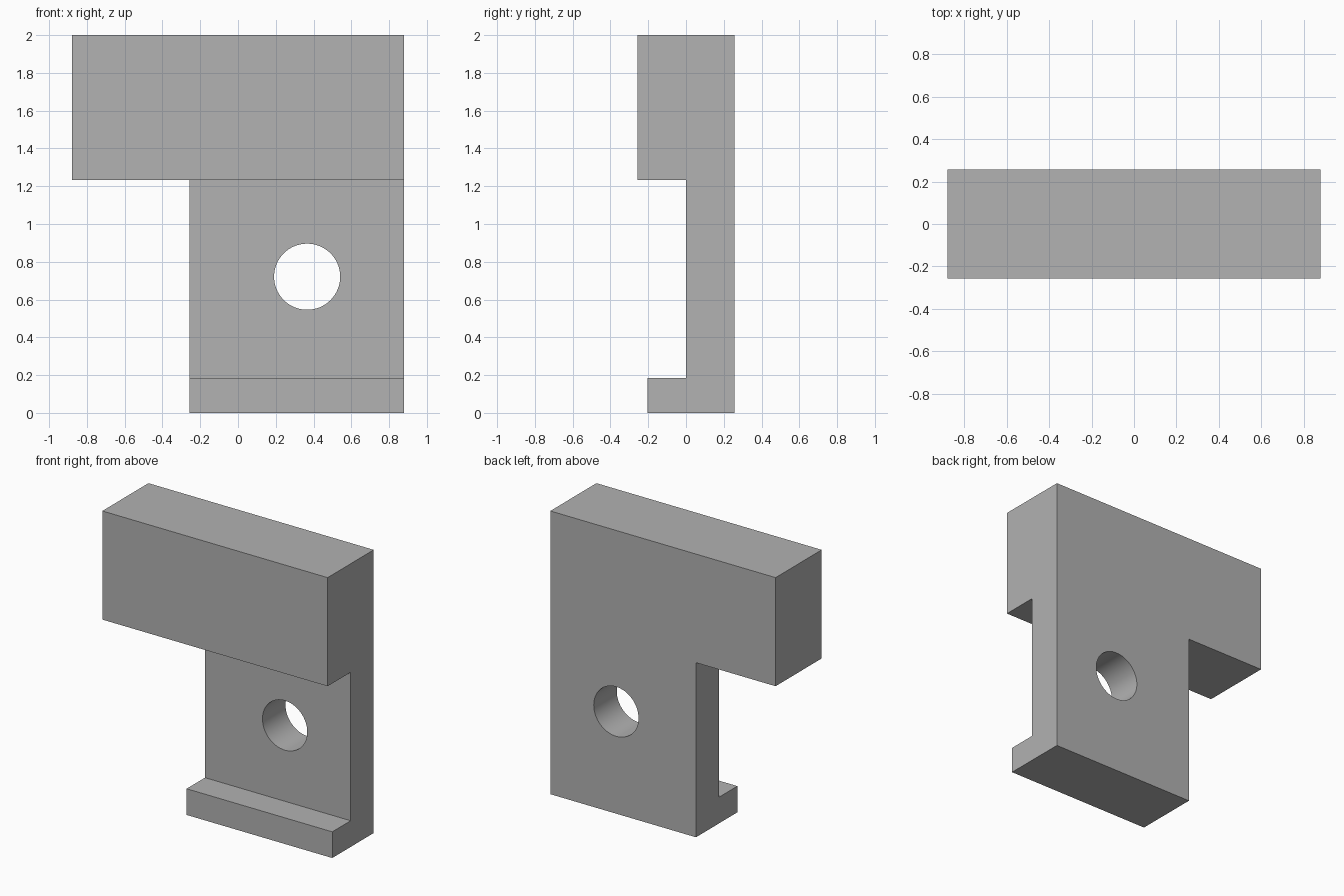
import bpy
import bmesh
import math
from mathutils import Matrix

cube = bpy.data.objects.get("Cube")
if cube:
    bpy.data.objects.remove(cube, do_unlink=True)

LEFT, RIGHT = 0.88, -0.88
FRONT, BACK, WEB = -0.257, 0.257, 0.0
HEAD_Z = 1.233

grey = bpy.data.materials.new("plain grey")
grey.use_nodes = True
colour = (0.445, 0.445, 0.445, 1)
grey.diffuse_color = colour
grey.node_tree.nodes["Principled BSDF"].inputs["Base Color"].default_value = colour


def make_object(name, bm):
    bmesh.ops.recalc_face_normals(bm, faces=bm.faces)
    mesh = bpy.data.meshes.new(name)
    bm.to_mesh(mesh)
    bm.free()
    mesh.materials.append(grey)
    obj = bpy.data.objects.new(name, mesh)
    bpy.context.collection.objects.link(obj)
    return obj


def cut(target, cutter):
    """Subtract the cutter, bake the result and remove the cutter."""
    cutter.hide_render = True
    mod = target.modifiers.new("cut", 'BOOLEAN')
    mod.operation = 'DIFFERENCE'
    mod.solver = 'EXACT'
    mod.object = cutter
    bpy.ops.object.select_all(action='DESELECT')
    bpy.context.view_layer.objects.active = target
    target.select_set(True)
    bpy.ops.object.modifier_apply(modifier=mod.name)
    bpy.data.objects.remove(cutter, do_unlink=True)


# Bracket: side profile with thick head, thin web and small foot lip
profile = [(BACK, 0), (BACK, 2), (FRONT, 2), (FRONT, HEAD_Z),
           (WEB, HEAD_Z), (WEB, 0.185), (-0.205, 0.185), (-0.205, 0)]
bm = bmesh.new()
face = bm.faces.new([bm.verts.new((RIGHT, y, z)) for y, z in profile])
extruded = bmesh.ops.extrude_face_region(bm, geom=[face])["geom"]
bmesh.ops.translate(bm, vec=(LEFT - RIGHT, 0, 0),
                    verts=[v for v in extruded if isinstance(v, bmesh.types.BMVert)])
bracket = make_object("bracket", bm)

# Notch below the overhanging end of the head
bm = bmesh.new()
bmesh.ops.create_cube(bm, size=1)
notch_edge = -0.258
bmesh.ops.scale(bm, vec=(1, 2, HEAD_Z + 1), verts=bm.verts)
bmesh.ops.translate(bm, vec=(notch_edge - 0.5, 0, (HEAD_Z - 1) / 2), verts=bm.verts)
cut(bracket, make_object("notch_cutter", bm))

# Round bolt hole through the web
bm = bmesh.new()
bmesh.ops.create_cone(bm, cap_ends=True, segments=64, radius1=0.175, radius2=0.175, depth=2,
                      matrix=Matrix.Translation((0.366, 0, 0.721))
                      @ Matrix.Rotation(math.pi / 2, 4, 'X'))
cut(bracket, make_object("hole_cutter", bm))

bpy.ops.object.shade_smooth_by_angle(angle=math.radians(30))
